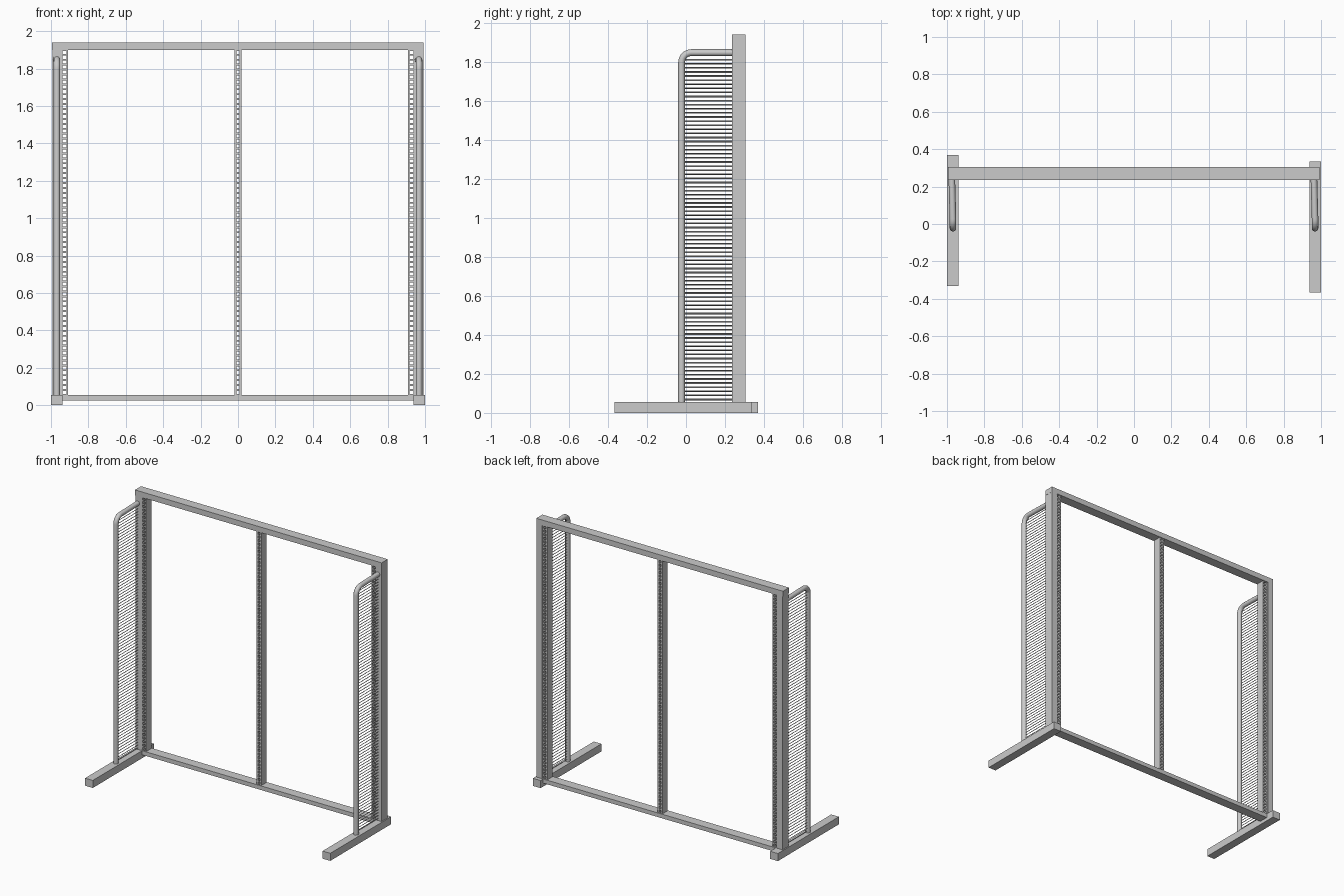
import bpy, bmesh, math
from mathutils import Matrix, Vector

if "Cube" in bpy.data.objects:
    bpy.data.objects.remove(bpy.data.objects["Cube"])


def add_box(bm, x0, x1, y0, y1, z0, z1):
    size = Vector((x1 - x0, y1 - y0, z1 - z0))
    mid = Vector((x0 + x1, y0 + y1, z0 + z1)) / 2
    bmesh.ops.create_cube(bm, size=1, matrix=Matrix.Translation(mid) @ Matrix.Diagonal(size).to_4x4())


def finish(name, bm):
    me = bpy.data.meshes.new(name)
    bm.to_mesh(me)
    bm.free()
    ob = bpy.data.objects.new(name, me)
    bpy.context.collection.objects.link(ob)
    return ob


def box(name, *extents):
    bm = bmesh.new()
    add_box(bm, *extents)
    return finish(name, bm)


def smooth(ob):
    bpy.ops.object.select_all(action='DESELECT')
    ob.select_set(True)
    bpy.context.view_layer.objects.active = ob
    if ob.type == 'CURVE':
        bpy.ops.object.convert(target='MESH')
    bpy.ops.object.shade_smooth_by_angle(angle=math.radians(40))


BASE, TOP = 0.055, 1.90      # top of feet, underside of top beam
Y0, Y1 = 0.235, 0.305        # frame depth
SLOT_PITCH, WIRE_PITCH = 0.026, 0.021
SKEW = -0.006                # the tubes lean slightly sideways towards the back


def slotted_upright(name, x, slot, half=0.02, y0=0.24, y1=0.30, wall=0.005):
    """Hollow upright with a column of slots through front and back."""
    bm = bmesh.new()
    for s in (-1, 1):
        a, b = sorted((x + s * slot / 2, x + s * half))
        add_box(bm, a, b, y0, y1, BASE, TOP)
    n = int((TOP - BASE) / SLOT_PITCH)
    step = (TOP - BASE) / n
    for i in range(n + 1):
        z = BASE + i * step
        lo, hi = max(BASE, z - 0.005), min(TOP, z + 0.005)
        for ya, yb in ((y0, y0 + wall), (y1 - wall, y1)):
            add_box(bm, x - slot / 2, x + slot / 2, ya, yb, lo, hi)
    return finish(name, bm)


def bent_tube(name, x, r=0.0175, bend=0.05):
    """Upright tube that bends back into the frame post."""
    y, z = -0.0225, 1.848
    pts = [(x, y, BASE)]
    for i in range(9):
        a = math.pi / 2 * i / 8
        pts.append((x, y + bend * (1 - math.cos(a)), z - bend * (1 - math.sin(a))))
    pts.append((x + SKEW, Y0 + 0.005, z))
    cu = bpy.data.curves.new(name, 'CURVE')
    cu.dimensions = '3D'
    cu.bevel_depth = r
    cu.bevel_resolution = 4
    cu.use_fill_caps = True
    sp = cu.splines.new('POLY')
    sp.points.add(len(pts) - 1)
    for p, co in zip(sp.points, pts):
        p.co = (*co, 1)
    ob = bpy.data.objects.new(name, cu)
    bpy.context.collection.objects.link(ob)
    smooth(ob)


def wire_panel(name, x, offset, r=0.0022):
    """Stack of thin horizontal wires between tube and post."""
    bm = bmesh.new()
    ya, yb = -0.02, Y0 + 0.002
    z = BASE + offset
    while z < 1.828:
        m = Matrix.Translation((x + SKEW / 2, (ya + yb) / 2, z)) @ Matrix.Rotation(math.pi / 2, 4, 'X')
        bmesh.ops.create_cone(bm, cap_ends=True, segments=8, radius1=r, radius2=r,
                              depth=yb - ya, matrix=m)
        z += WIRE_PITCH
    smooth(finish(name, bm))


# Horizontal beams
box("top_beam", -0.995, 0.993, Y0, Y1, TOP, 1.94)
box("bottom_rail", -0.94, 0.94, Y0, Y1, 0.025, BASE)

# Feet, the left one sits slightly further back
box("left_foot", -1.0, -0.938, -0.332, 0.37, 0, BASE)
box("right_foot", 0.938, 1.0, -0.366, 0.335, 0, BASE)

# Side assemblies
for side, s, offset in (("left", -1, 0.012), ("right", 1, 0.016)):
    a, b = sorted((s * 0.948, s * 0.992))
    box(side + "_post", a, b, Y0, Y1, BASE, TOP)
    slotted_upright(side + "_slotted_upright", s * 0.928, 0.022)
    bent_tube(side + "_bent_tube", s * 0.968)
    wire_panel(side + "_wires", s * 0.968, offset)

# Centre upright
slotted_upright("centre_slotted_upright", 0, 0.016)
